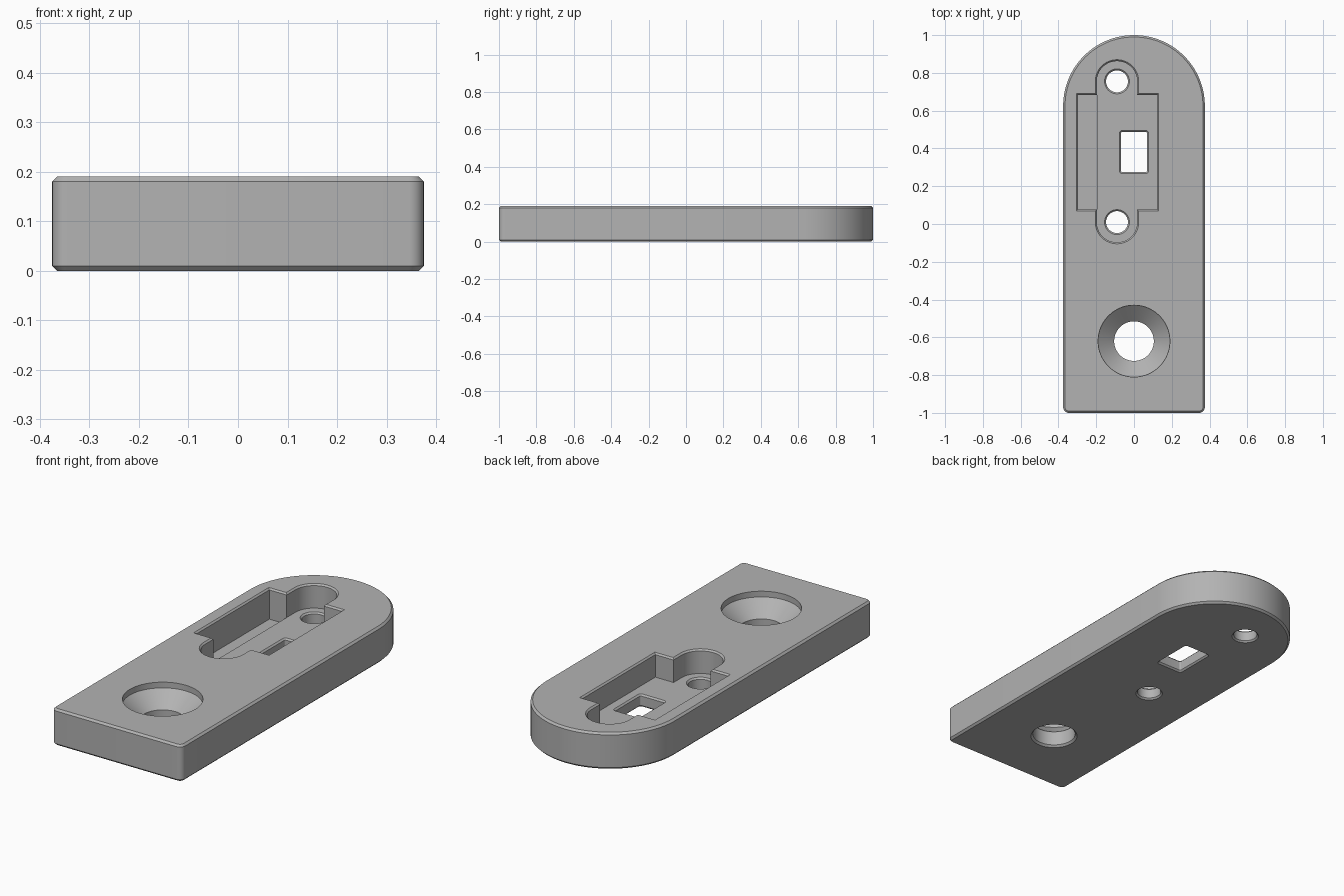
import bpy, bmesh
from math import cos, sin, radians

cube = bpy.data.objects.get("Cube")
if cube:
    bpy.data.objects.remove(cube, do_unlink=True)

grey = bpy.data.materials.new("plain grey")
grey.use_nodes = True
grey.diffuse_color = (0.45, 0.45, 0.45, 1)
grey.node_tree.nodes["Principled BSDF"].inputs["Base Color"].default_value = (0.45, 0.45, 0.45, 1)

THICK = 0.19      # plate thickness
FLOOR = 0.065     # pocket floor height
LIP_FLOOR = 0.03  # deeper side channel
EDGE = 0.008      # small chamfer


def arc(cx, cy, r, start, end, steps):
    angles = [radians(start + (end - start) * i / steps) for i in range(steps + 1)]
    return [(cx + r * cos(a), cy + r * sin(a)) for a in angles]


def circle(cx, cy, r):
    return arc(cx, cy, r, 0, 360, 64)[:-1]


def rounded_box(x0, x1, y0, y1, r, g=0):
    r += g
    x0, x1, y0, y1 = x0 - g + r, x1 + g - r, y0 - g + r, y1 + g - r
    return (arc(x1, y1, r, 0, 90, 6) + arc(x0, y1, r, 90, 180, 6)
            + arc(x0, y0, r, 180, 270, 6) + arc(x1, y0, r, 270, 360, 6))


def plate_outline(g):
    """Square front with small round corners, half-round back."""
    r = 0.03 + g
    x, y = 0.375 + g - r, -1 - g + r
    return (arc(0, 0.625, 0.375 + g, 0, 180, 64)
            + arc(-x, y, r, 180, 270, 8) + arc(x, y, r, 270, 360, 8))


def pocket_outline(g):
    """Rectangle with a round lobe at each end."""
    x0, x1, y0, y1 = -0.297 - g, 0.122 + g, 0.078 - g, 0.682 + g
    r = 0.107 + g
    a, b = -0.09 - r, -0.09 + r
    return ([(x1, y0), (x1, y1), (b, y1)]
            + arc(-0.09, 0.755, r, 0, 180, 32)
            + [(a, y1), (x0, y1), (x0, y0), (a, y0)]
            + arc(-0.09, 0.01, r, 180, 360, 32) + [(b, y0)])


def loft(name, sections):
    """Closed solid through (height, outline) sections."""
    bm = bmesh.new()
    rings = [[bm.verts.new((x, y, z)) for x, y in pts] for z, pts in sections]
    n = len(rings[0])
    for low, high in zip(rings, rings[1:]):
        for i in range(n):
            j = (i + 1) % n
            bm.faces.new((low[i], low[j], high[j], high[i]))
    bm.faces.new(rings[0][::-1])
    bm.faces.new(rings[-1])
    mesh = bpy.data.meshes.new(name)
    bm.to_mesh(mesh)
    bm.free()
    mesh.materials.append(grey)
    obj = bpy.data.objects.new(name, mesh)
    bpy.context.collection.objects.link(obj)
    return obj


def through_hole(name, outline):
    """Hole in the pocket floor, chamfered at both ends."""
    levels = [(-0.05, EDGE), (0, EDGE), (EDGE, 0), (FLOOR - EDGE, 0),
              (FLOOR, EDGE), (FLOOR + 0.04, EDGE)]
    return loft(name, [(z, outline(g)) for z, g in levels])


# Plate with chamfered rims
plate = loft("plate", [(z, plate_outline(g)) for z, g in
                       [(0, -0.01), (0.01, 0), (THICK - 0.01, 0), (THICK, -0.01)]])

# Stepped pocket
cutters = [
    loft("pocket_cutter", [(z, pocket_outline(g)) for z, g in
                           [(FLOOR, 0), (THICK - EDGE, 0), (THICK, EDGE), (0.25, EDGE)]]),
    loft("channel_cutter", [(z, [(-0.297, 0.078), (-0.197, 0.078),
                                 (-0.197, 0.682), (-0.297, 0.682)])
                            for z in (LIP_FLOOR, FLOOR + 0.04)]),
]

# Two screw holes and the latch opening
for label, y in (("front", 0.01), ("back", 0.755)):
    cutters.append(through_hole(label + "_screw_cutter",
                                lambda g, y=y: circle(-0.09, y, 0.058 + g)))
cutters.append(through_hole("latch_cutter",
                            lambda g: rounded_box(-0.07, 0.07, 0.275, 0.487, 0.008, g)))

# Large countersunk hole
cutters.append(loft("countersink_cutter", [(z, circle(0, -0.62, r)) for z, r in
                    [(-0.05, 0.115), (0, 0.115), (0.01, 0.105), (0.085, 0.105),
                     (0.16, 0.19), (0.25, 0.19)]]))

bpy.ops.object.select_all(action="DESELECT")
bpy.context.view_layer.objects.active = plate
plate.select_set(True)
for cutter in cutters:
    cut = plate.modifiers.new(cutter.name, "BOOLEAN")
    cut.operation = "DIFFERENCE"
    cut.solver = "EXACT"
    cut.object = cutter
    bpy.ops.object.modifier_apply(modifier=cut.name)
    bpy.data.objects.remove(cutter, do_unlink=True)

bpy.ops.object.shade_smooth_by_angle(angle=radians(30))
